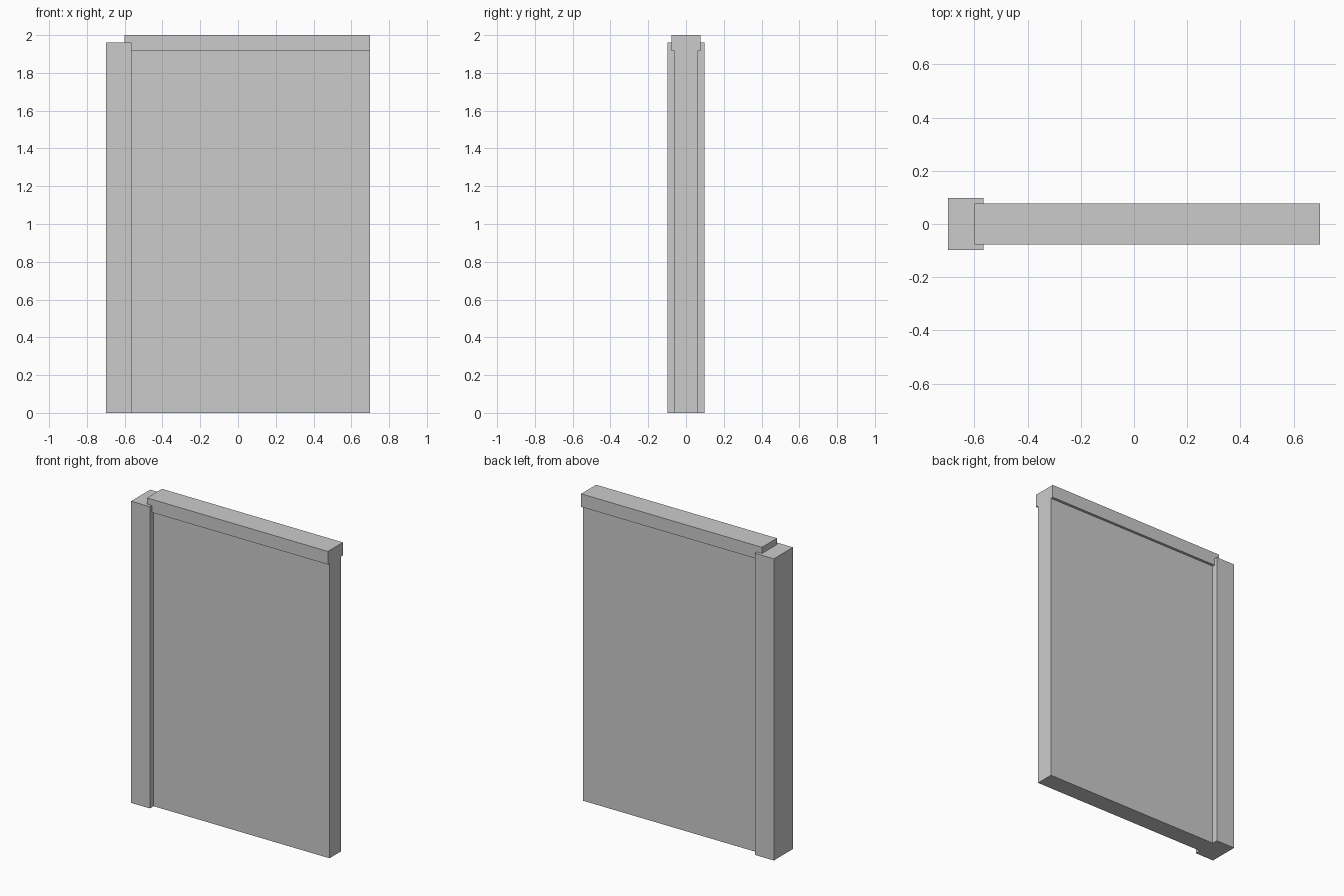
import bpy

cube = bpy.data.objects.get("Cube")
if cube:
    bpy.data.objects.remove(cube, do_unlink=True)

grey = bpy.data.materials.new("plain grey")
grey.use_nodes = True
color = (0.6, 0.6, 0.6, 1)
grey.diffuse_color = color
grey.node_tree.nodes["Principled BSDF"].inputs["Base Color"].default_value = color


def box(name, x, y, z):
    """Box between the given (low, high) pairs on each axis."""
    spans = (x, y, z)
    bpy.ops.mesh.primitive_cube_add(size=1, location=[(a + b) / 2 for a, b in spans])
    ob = bpy.context.object
    ob.name = name
    ob.scale = [b - a for a, b in spans]
    bpy.ops.object.transform_apply(location=False, rotation=False, scale=True)
    ob.data.materials.append(grey)
    return ob


# Flat wall slab
box("wall_panel", (-0.6, 0.7), (-0.06, 0.06), (0, 1.93))
# Wider rail along the top
box("top_rail", (-0.6, 0.7), (-0.077, 0.077), (1.915, 2))
# Thick post at one end
box("end_post", (-0.7, -0.565), (-0.098, 0.098), (0, 1.96))
